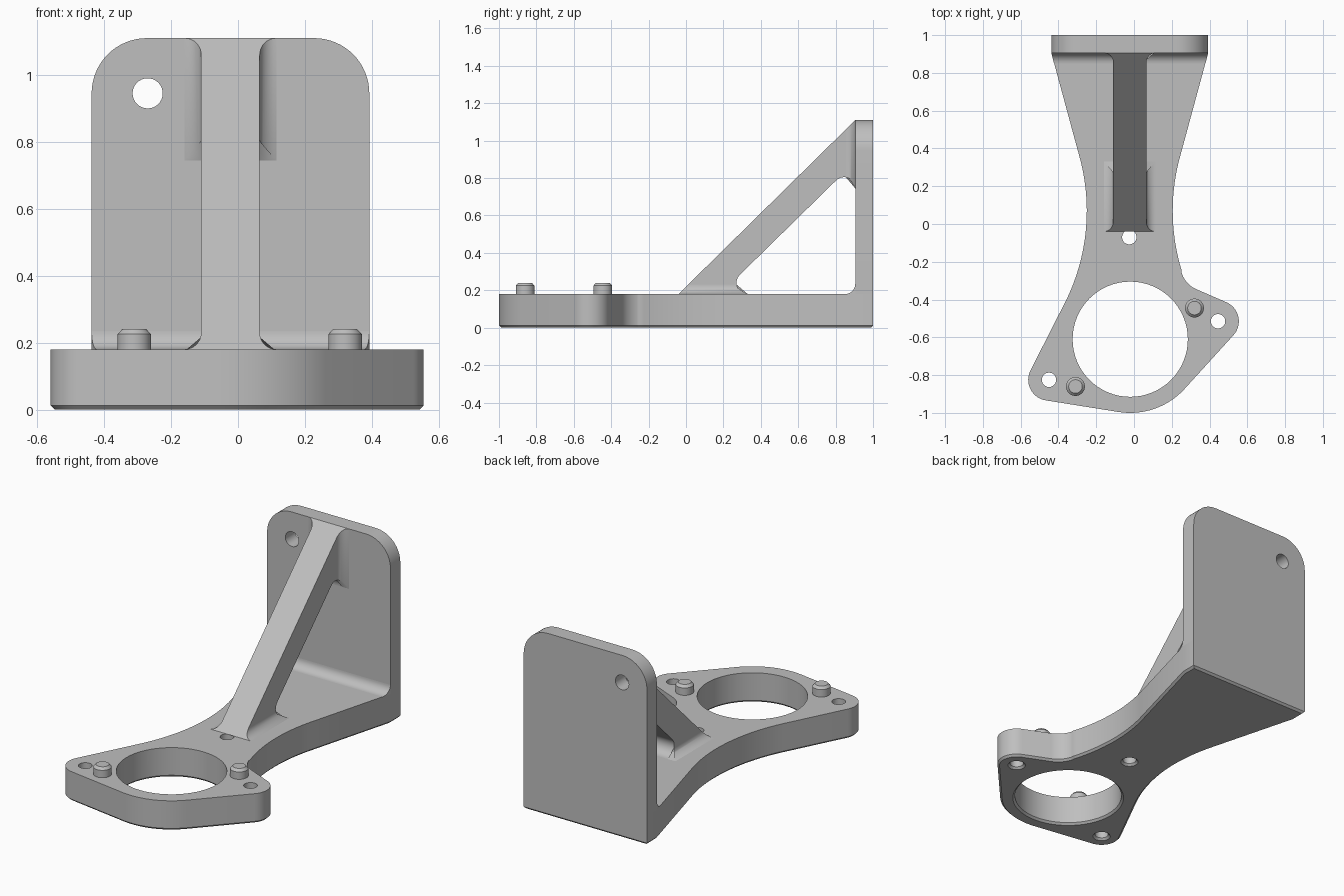
import bpy
import bmesh
from math import sin, cos, radians, sqrt

cube = bpy.data.objects.get("Cube")
if cube:
    bpy.data.objects.remove(cube, do_unlink=True)

grey = bpy.data.materials.new("plain grey")
grey.use_nodes = True
grey.diffuse_color = (0.52, 0.52, 0.52, 1)
grey.node_tree.nodes["Principled BSDF"].inputs["Base Color"].default_value = grey.diffuse_color

MID = -0.0225         # centre line of the bracket
HALF_PLATE = 0.415
HALF_RIB = 0.0875
TOP = 0.18            # top of the base
WALL = 0.905          # front of the upright plate
HEIGHT = 1.11
CHAMFER = 0.012
FRONT = -0.04         # foot of the rib
SLOPE = (HEIGHT - TOP) / (WALL - FRONT)


def arc(cx, cy, r, a0, a1, n=16):
    angles = [radians(a0 + (a1 - a0) * i / n) for i in range(n + 1)]
    return [(cx + r * cos(a), cy + r * sin(a)) for a in angles]


def loft(name, loops, chamfer=0.0):
    """Closed solid through equal-length loops of points."""
    bm = bmesh.new()
    rings = [[bm.verts.new(p) for p in loop] for loop in loops]
    n = len(rings[0])
    for a, b in zip(rings, rings[1:]):
        for i in range(n):
            j = (i + 1) % n
            bm.faces.new((a[i], a[j], b[j], b[i]))
    bottom = bm.faces.new(rings[0][::-1])
    bm.faces.new(rings[-1])
    bmesh.ops.recalc_face_normals(bm, faces=bm.faces[:])
    if chamfer:
        bmesh.ops.bevel(bm, geom=bottom.edges[:], offset=chamfer,
                        segments=1, affect='EDGES')
    mesh = bpy.data.meshes.new(name)
    bm.to_mesh(mesh)
    bm.free()
    mesh.materials.append(grey)
    obj = bpy.data.objects.new(name, mesh)
    bpy.context.collection.objects.link(obj)
    return obj


def lathe(name, x, y, profile, n=48):
    return loft(name, [[(*p, z) for p in arc(x, y, r, 0, 360, n)[:-1]] for r, z in profile])


def activate(obj):
    bpy.ops.object.select_all(action='DESELECT')
    obj.select_set(True)
    bpy.context.view_layer.objects.active = obj


def cut(obj, cutter):
    cutter.hide_render = True
    mod = obj.modifiers.new("cut", 'BOOLEAN')
    mod.operation = 'DIFFERENCE'
    mod.solver = 'EXACT'
    mod.object = cutter
    activate(obj)
    bpy.ops.object.modifier_apply(modifier=mod.name)
    bpy.data.objects.remove(cutter, do_unlink=True)


# Base: ring with two ears and a waisted arm
left, right = MID - HALF_PLATE, MID + HALF_PLATE
outline = (
    [(left, 1), (left, WALL)]
    + arc(-1.33, 0.07, 1.08, 14.4, -28, 24)
    + arc(-0.45, -0.825, 0.11, 152, 261)
    + arc(-0.02, -0.61, 0.39, -98.9, -43.5)
    + arc(0.445, -0.515, 0.11, -43.5, 66.4)
    + arc(0.386, -0.217, 0.14, 246.4, 195.6)
    + arc(1.285, 0.07, 1.08, 197, 165.6, 24)
    + [(right, WALL), (right, 1)]
)
base = loft("base", [[(x, y, z) for x, y in outline] for z in (0, TOP)], CHAMFER)

# Bored holes, flared at the underside
for x, y, r in ((-0.02, -0.61, 0.305), (0.445, -0.515, 0.038),
                (-0.45, -0.825, 0.038), (-0.025, -0.07, 0.038)):
    flare = ((r + 2 * CHAMFER, -CHAMFER), (r, CHAMFER), (r, 0.3))
    cut(base, lathe("hole_cutter", x, y, flare, 64))

# Upright plate with rounded top corners and one hole
R = 0.165
plate_outline = ([(left, TOP), (right, TOP)]
                 + arc(right - R, HEIGHT - R, R, 0, 90)
                 + arc(left + R, HEIGHT - R, R, 90, 180))
plate = loft("upright_plate", [[(x, y, z) for x, z in plate_outline] for y in (WALL, 1)])
bore = arc(-0.27, 0.945, 0.045, 0, 360, 40)[:-1]
cut(plate, loft("hole_cutter", [[(x, y, z) for x, z in bore] for y in (0.8, 1.2)]))

# Diagonal rib with rounded inner corners
WIN = 0.06
foot_y, foot_z = 0.33, TOP + WIN
head_y, head_z = WALL - WIN, 0.745
rib_side = ([(FRONT, TOP)]
            + arc(foot_y, foot_z, WIN, 270, 135)
            + arc(head_y, head_z, WIN, 135, 0)
            + [(WALL, HEIGHT)])
rib = loft("diagonal_rib", [[(x, y, z) for y, z in rib_side]
                            for x in (MID - HALF_RIB, MID + HALF_RIB)])


def fillet(r):
    return [(0, 0)] + arc(r, r, r, 180, 270, 10)


# Fillet between plate and base, following the tapering arm
section = [(WALL - a, TOP + b) for a, b in fillet(0.055)]
loft("plate_fillet", [[(MID + s * (HALF_PLATE - 0.257 * (WALL - y)), y, z)
                       for y, z in section] for s in (-1, 1)])

# Fillets on both sides of the rib, at its head and its foot
for s, side in ((-1, "right"), (1, "left")):
    section = [(MID + s * (HALF_RIB + a), b) for a, b in fillet(0.05)]
    head = [[], []]
    foot = [[], []]
    for x, b in section:
        y = WALL - b
        head[0].append((x, y, head_z + sqrt(max(0, WIN ** 2 - (y - head_y) ** 2))))
        head[1].append((x, y, HEIGHT - b * SLOPE))
        z = TOP + b
        foot[0].append((x, FRONT + b / SLOPE, z))
        foot[1].append((x, foot_y - sqrt(max(0, WIN ** 2 - (foot_z - z) ** 2)), z))
    loft("rib_head_fillet_" + side, head)
    loft("rib_foot_fillet_" + side, foot)

# Locating pins
for name, x, y in (("left_pin", 0.32, -0.445), ("right_pin", -0.31, -0.86)):
    lathe(name, x, y, ((0.05, TOP), (0.05, 0.225), (0.036, 0.24)))

# Smooth curved walls, keep hard edges
for obj in [o for o in bpy.context.collection.objects if o.type == 'MESH']:
    if grey.name in obj.data.materials:
        activate(obj)
        bpy.ops.object.shade_smooth_by_angle(angle=radians(30))
